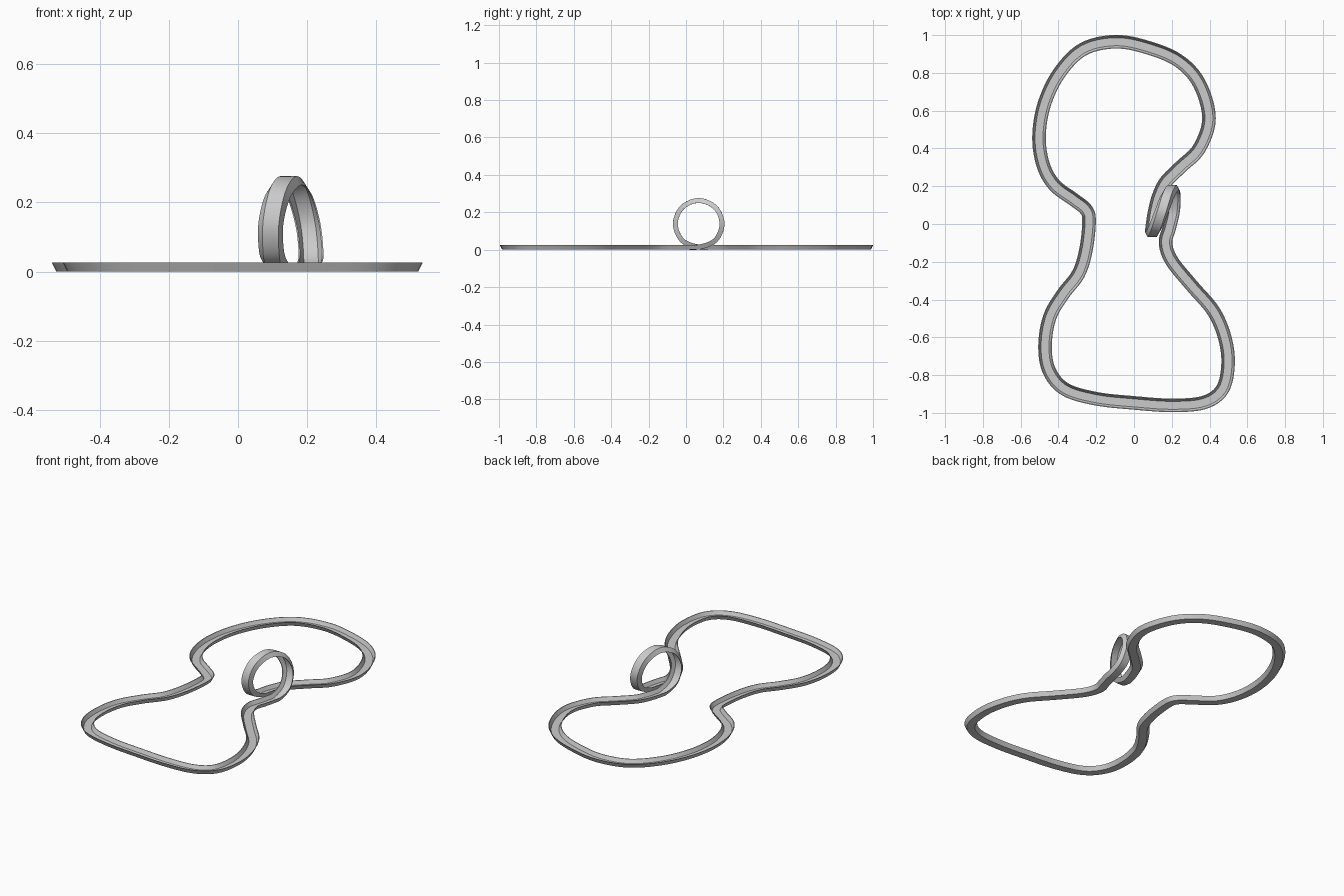
import bpy, bmesh, math
from mathutils import Vector

if "Cube" in bpy.data.objects:
    bpy.data.objects.remove(bpy.data.objects["Cube"])

# Flat centre line of the circuit: from the loop exit round to the loop entry
FLAT = [(0.187, -0.02), (0.167, -0.10), (0.20, -0.195), (0.305, -0.325), (0.42, -0.46),
        (0.48, -0.60), (0.498, -0.74), (0.468, -0.875), (0.37, -0.945), (0.20, -0.96),
        (0.0, -0.947), (-0.20, -0.925), (-0.365, -0.875), (-0.45, -0.775), (-0.471, -0.64),
        (-0.445, -0.49), (-0.375, -0.37), (-0.295, -0.265), (-0.255, -0.14), (-0.238, 0.01),
        (-0.253, 0.075), (-0.32, 0.13), (-0.42, 0.205), (-0.48, 0.31), (-0.503, 0.46),
        (-0.475, 0.635), (-0.395, 0.80), (-0.27, 0.925), (-0.10, 0.965), (0.07, 0.935),
        (0.235, 0.865), (0.345, 0.745), (0.397, 0.56), (0.345, 0.40), (0.25, 0.305),
        (0.17, 0.225), (0.132, 0.15)]
# Sideways drift of the vertical loop, one value per 45 degrees
LOOP_X = [0.110, 0.097, 0.095, 0.115, 0.147, 0.178, 0.202, 0.211, 0.207]
LOOP_Y, LOOP_R = 0.068, 0.138

# Open trough section: (sideways, up)
PROFILE = [(-0.036, 0.026), (-0.023, 0.0), (0.023, 0.0), (0.036, 0.026),
           (0.032, 0.026), (0.021, 0.004), (-0.021, 0.004), (-0.032, 0.026)]
STEPS = 6

# Control points with their up directions
ctrl = [(Vector((x, y, 0)), Vector((0, 0, 1))) for x, y in FLAT]
for i, x in enumerate(LOOP_X):
    a = i * math.pi / 4
    ctrl.append((Vector((x, LOOP_Y - LOOP_R * math.sin(a), LOOP_R * (1 - math.cos(a)))),
                 Vector((0, math.sin(a), math.cos(a)))))


def spline(k, i, t):
    """Smooth closed curve through the control values."""
    a, b, c, d = (ctrl[(i + j) % len(ctrl)][k] for j in (-1, 0, 1, 2))
    return 0.5 * (2 * b + (c - a) * t + (2 * a - 5 * b + 4 * c - d) * t * t
                  + (3 * b - a - 3 * c + d) * t ** 3)


samples = [(i, s / STEPS) for i in range(len(ctrl)) for s in range(STEPS)]
pos = [spline(0, i, t) for i, t in samples]
ups = [spline(1, i, t) for i, t in samples]
for p in pos:
    p.z = max(p.z, 0)

# Sweep the trough along the path
bm = bmesh.new()
rings = []
for n, p in enumerate(pos):
    tan = (pos[(n + 1) % len(pos)] - pos[n - 1]).normalized()
    up = (ups[n] - tan * ups[n].dot(tan)).normalized()
    side = tan.cross(up)
    rings.append([bm.verts.new(p + side * w + up * h) for w, h in PROFILE])
for n, r in enumerate(rings):
    q = rings[(n + 1) % len(rings)]
    for j in range(len(PROFILE)):
        k = (j + 1) % len(PROFILE)
        bm.faces.new((r[j], r[k], q[k], q[j]))
bmesh.ops.recalc_face_normals(bm, faces=bm.faces)
mesh = bpy.data.meshes.new("loop_track")
bm.to_mesh(mesh)
bm.free()
track = bpy.data.objects.new("loop_track", mesh)
bpy.context.collection.objects.link(track)
bpy.context.view_layer.objects.active = track
track.select_set(True)
bpy.ops.object.shade_smooth_by_angle(angle=math.radians(30))
